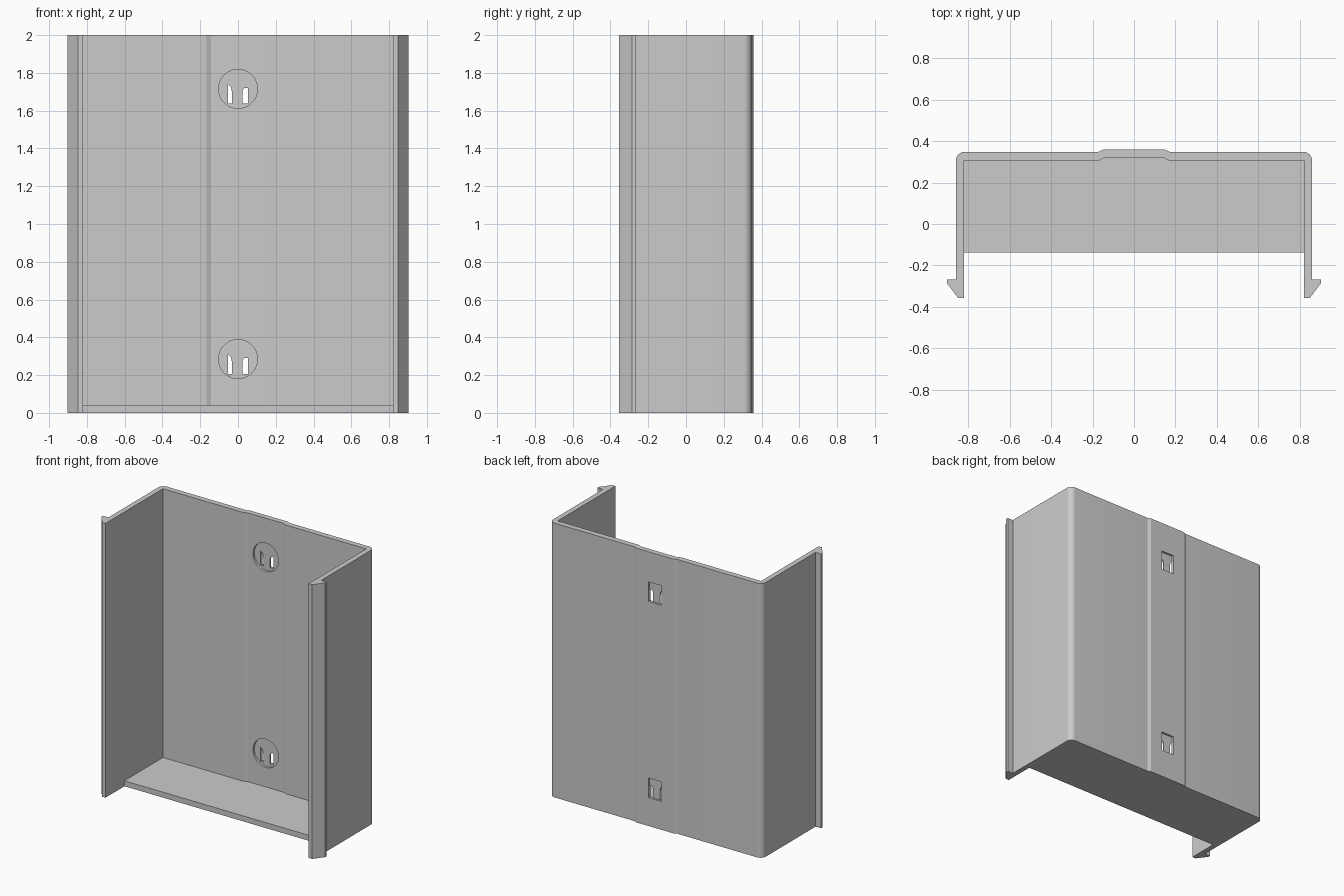
import bpy, bmesh, math

if "Cube" in bpy.data.objects:
    bpy.data.objects.remove(bpy.data.objects["Cube"])


def prism(name, pts, lo, hi, axis='Z'):
    """Extrude a 2D outline: axis Z takes (x, y) points, axis Y takes (x, z) points."""
    bm = bmesh.new()
    place = (lambda p, d: (p[0], p[1], d)) if axis == 'Z' else (lambda p, d: (p[0], d, p[1]))
    face = bm.faces.new([bm.verts.new(place(p, lo)) for p in pts])
    res = bmesh.ops.extrude_face_region(bm, geom=[face])
    move = (0, 0, hi - lo) if axis == 'Z' else (0, hi - lo, 0)
    bmesh.ops.translate(bm, vec=move, verts=[v for v in res['geom'] if isinstance(v, bmesh.types.BMVert)])
    bmesh.ops.recalc_face_normals(bm, faces=bm.faces)
    mesh = bpy.data.meshes.new(name)
    bm.to_mesh(mesh)
    bm.free()
    obj = bpy.data.objects.new(name, mesh)
    bpy.context.collection.objects.link(obj)
    return obj


def combine(target, tool, operation):
    """Apply a boolean and remove the tool object."""
    mod = target.modifiers.new(operation.title(), 'BOOLEAN')
    mod.operation, mod.solver, mod.object = operation, 'EXACT', tool
    bpy.context.view_layer.objects.active = target
    bpy.ops.object.modifier_apply(modifier=mod.name)
    bpy.data.objects.remove(tool)


def rect(x0, x1, y0, y1):
    return [(x0, y0), (x1, y0), (x1, y1), (x0, y1)]


# Channel wall: half outline from the outside back to the inside back, then mirrored
R = 0.042
corner = [(0.858 - R + R * math.sin(a), 0.348 - R + R * math.cos(a))
          for a in (math.radians(90 * i / 8) for i in range(9))]
half = [(0.15, 0.358), (0.172, 0.348)] + corner + [
    (0.858, -0.268), (0.902, -0.268), (0.902, -0.285), (0.848, -0.356), (0.82, -0.356),
    (0.82, 0.307), (0.168, 0.307), (0.143, 0.319)]
outline = half + [(-x, y) for x, y in reversed(half)]
holder = prism("wall_holder", outline, 0, 2)

# Floor shelf
combine(holder, prism("floor", rect(-0.835, 0.835, -0.137, 0.33), 0, 0.04), 'UNION')

# Two mounting points: round recess inside, square pocket behind, two slots between
for z in (0.285, 1.715):
    circle = [(0.103 * math.cos(math.tau * i / 48), z + 0.103 * math.sin(math.tau * i / 48))
              for i in range(48)]
    combine(holder, prism("recess_cutter", circle, 0.29, 0.336, 'Y'), 'DIFFERENCE')
    combine(holder, prism("pocket_cutter", rect(-0.052, 0.052, z - 0.078, z + 0.065),
                          0.344, 0.4, 'Y'), 'DIFFERENCE')
    left = [(-0.052, -0.078), (-0.031, -0.078), (-0.031, -0.02), (-0.037, 0.01), (-0.052, 0.025)]
    right = [(0.024, -0.078), (0.052, -0.078), (0.052, 0.006), (0.033, 0.006), (0.024, -0.008)]
    for slot in (left, right):
        pts = [(x, z + dz) for x, dz in slot]
        combine(holder, prism("slot_cutter", pts, 0.32, 0.36, 'Y'), 'DIFFERENCE')

# Smooth the rounded corners, keep other edges crisp
bpy.ops.object.select_all(action='DESELECT')
holder.select_set(True)
bpy.context.view_layer.objects.active = holder
bpy.ops.object.shade_smooth_by_angle(angle=math.radians(20))
